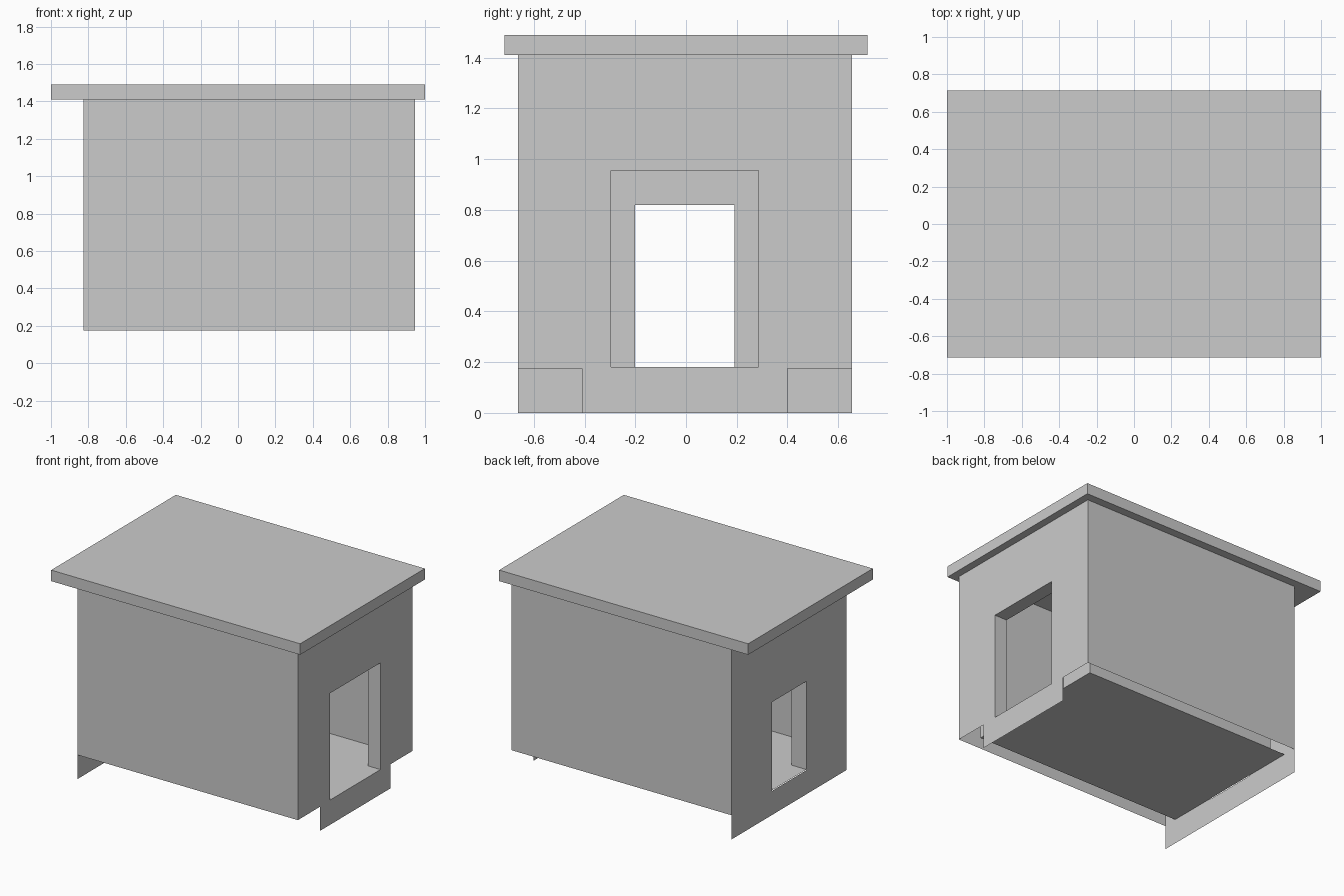
import bpy
import bmesh
from mathutils import Vector

cube = bpy.data.objects.get("Cube")
if cube:
    bpy.data.objects.remove(cube, do_unlink=True)

grey = bpy.data.materials.new("light_grey")
grey.use_nodes = True
COLOUR = (0.6, 0.6, 0.6, 1)
grey.diffuse_color = COLOUR
grey.node_tree.nodes["Principled BSDF"].inputs["Base Color"].default_value = COLOUR

# Outer and inner shell limits
OX, OY, OZ = (-0.825, 0.945), (-0.663, 0.655), (0.175, 1.41)
IX, IY, IZ = (-0.705, 0.845), (-0.563, 0.555), (0.18, 1.365)
FLOOR = IZ[0]
DOOR_BIG = ((-0.295, 0.285), 0.955)
DOOR_SMALL = ((-0.202, 0.192), 0.82)


def rect(bm, axis, at, a, b, facing):
    """Axis-aligned panel; a and b span the two other axes in order."""
    points = []
    for u, v in ((a[0], b[0]), (a[1], b[0]), (a[1], b[1]), (a[0], b[1])):
        p = [u, v]
        p.insert(axis, at)
        points.append(bm.verts.new(p))
    face = bm.faces.new(points)
    face.normal_update()
    if face.normal[axis] * facing < 0:
        face.normal_flip()


def holed(bm, x, ys, zs, door, facing):
    """End panel with a doorway rising from its lower edge."""
    (d0, d1), top = door
    rect(bm, 0, x, (ys[0], d0), zs, facing)
    rect(bm, 0, x, (d1, ys[1]), zs, facing)
    rect(bm, 0, x, (d0, d1), (top, zs[1]), facing)


def doorway(bm, xs, door):
    """Jambs, lintel and threshold joining the two skins."""
    (d0, d1), top = door
    rect(bm, 1, d0, xs, (FLOOR, top), 1)
    rect(bm, 1, d1, xs, (FLOOR, top), -1)
    rect(bm, 2, top, xs, (d0, d1), -1)
    rect(bm, 2, FLOOR, xs, (d0, d1), 1)


def finish(bm, name):
    bmesh.ops.remove_doubles(bm, verts=bm.verts, dist=0.0001)
    mesh = bpy.data.meshes.new(name)
    bm.to_mesh(mesh)
    bm.free()
    mesh.materials.append(grey)
    obj = bpy.data.objects.new(name, mesh)
    bpy.context.collection.objects.link(obj)


# Outer walls, open underneath
bm = bmesh.new()
for y, side in zip(OY, (-1, 1)):
    rect(bm, 1, y, OX, OZ, side)
holed(bm, OX[0], OY, OZ, DOOR_SMALL, -1)
holed(bm, OX[1], OY, OZ, DOOR_BIG, 1)
finish(bm, "outer_walls")

# Inner lining with floor and ceiling
bm = bmesh.new()
for y, side in zip(IY, (1, -1)):
    rect(bm, 1, y, IX, IZ, side)
holed(bm, IX[0], IY, IZ, DOOR_SMALL, 1)
holed(bm, IX[1], IY, IZ, DOOR_BIG, -1)
rect(bm, 2, IZ[1], IX, IY, -1)
rect(bm, 2, FLOOR, IX, IY, 1)
finish(bm, "inner_lining")

# Doorways
for name, xs, door in (("small_doorway", (OX[0], IX[0]), DOOR_SMALL),
                       ("large_doorway", (IX[1], OX[1]), DOOR_BIG)):
    bm = bmesh.new()
    doorway(bm, xs, door)
    finish(bm, name)

# Closed wall base beside the small doorway
bm = bmesh.new()
d0, d1 = DOOR_SMALL[0]
for ys in ((IY[0], d0), (d1, IY[1])):
    rect(bm, 2, FLOOR, (OX[0], IX[0]), ys, -1)
finish(bm, "wall_base")

# Thin skirts carrying the house at both ends
for name, x, ys, side in (("wide_skirt", OX[0], OY, -1),
                          ("narrow_skirt", OX[1], (-0.41, 0.40), 1)):
    bm = bmesh.new()
    rect(bm, 0, x, ys, (0, FLOOR if side > 0 else OZ[0]), side)
    finish(bm, name)

# Flat overhanging roof
bm = bmesh.new()
bmesh.ops.create_cube(bm, size=1)
bmesh.ops.scale(bm, vec=Vector((2, 1.43, 0.08)), verts=bm.verts)
bmesh.ops.translate(bm, vec=Vector((0, 0, 1.45)), verts=bm.verts)
finish(bm, "roof")
